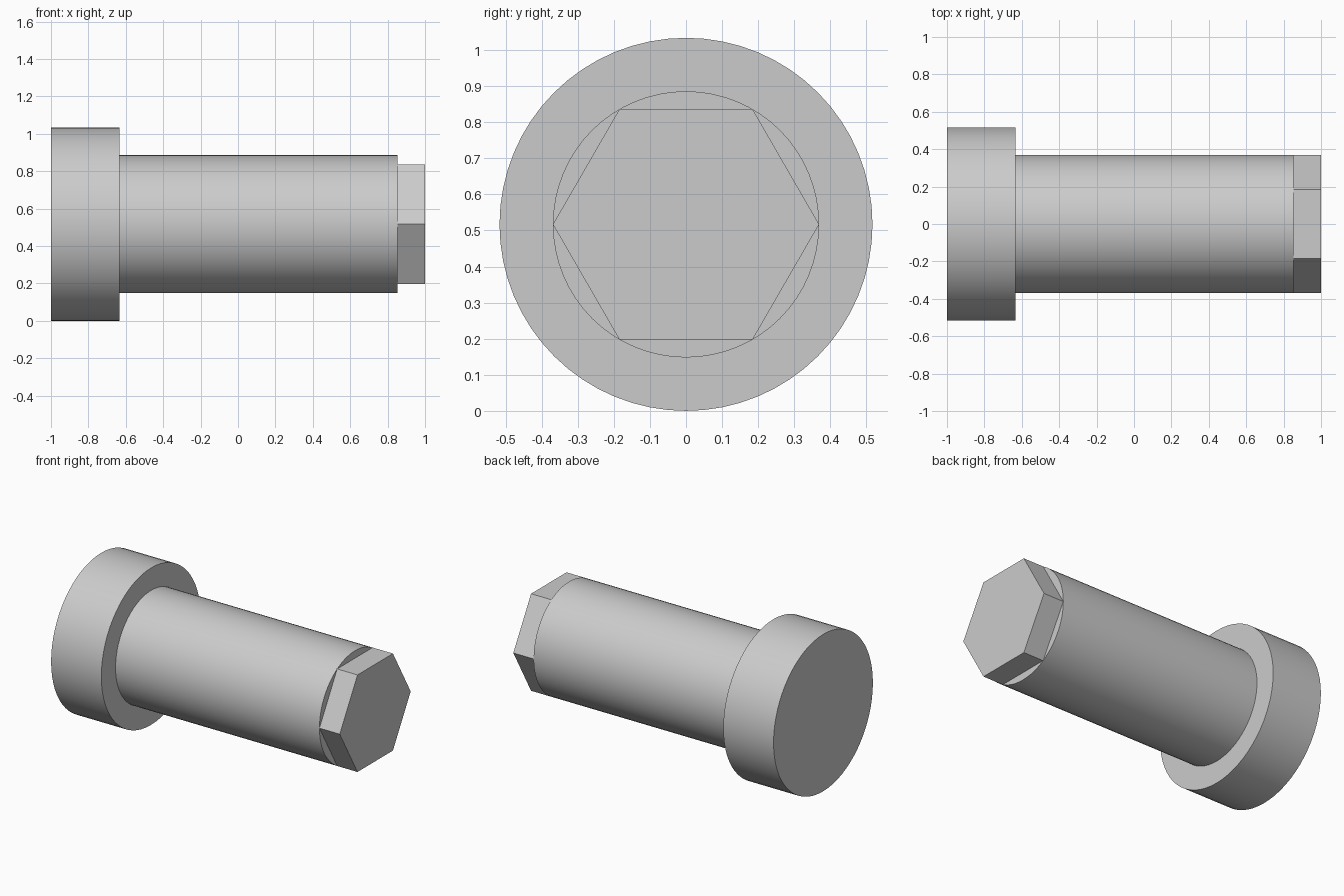
import bpy
import bmesh
import math
from mathutils import Matrix

cube = bpy.data.objects.get("Cube")
if cube:
    bpy.data.objects.remove(cube, do_unlink=True)

AXIS_HEIGHT = 0.517

# Plain grey metal
steel = bpy.data.materials.new("grey_steel")
steel.use_nodes = True
colour = (0.6, 0.6, 0.6, 1.0)
steel.diffuse_color = colour
steel.node_tree.nodes["Principled BSDF"].inputs["Base Color"].default_value = colour


def bar_along_x(name, x_start, x_end, radius, sides, smooth):
    """A prism lying along x, with a corner pointing towards +y."""
    bm = bmesh.new()
    bmesh.ops.create_cone(bm, cap_ends=True, segments=sides, radius1=radius,
                          radius2=radius, depth=x_end - x_start)
    bm.transform(Matrix.Rotation(math.pi / 2, 4, 'Y'))
    mesh = bpy.data.meshes.new(name)
    bm.to_mesh(mesh)
    bm.free()
    mesh.materials.append(steel)
    obj = bpy.data.objects.new(name, mesh)
    obj.location = ((x_start + x_end) / 2, 0, AXIS_HEIGHT)
    bpy.context.collection.objects.link(obj)
    if smooth:
        bpy.ops.object.select_all(action='DESELECT')
        obj.select_set(True)
        bpy.context.view_layer.objects.active = obj
        bpy.ops.object.shade_smooth_by_angle(angle=math.radians(30))
    return obj


# Wide round head, round shaft seated in it, and hexagonal drive end
bar_along_x("head", -1.0, -0.634, AXIS_HEIGHT, 64, True)
bar_along_x("shaft", -0.65, 0.852, 0.369, 64, True)
bar_along_x("hex_end", 0.84, 1.0, 0.369, 6, False)
